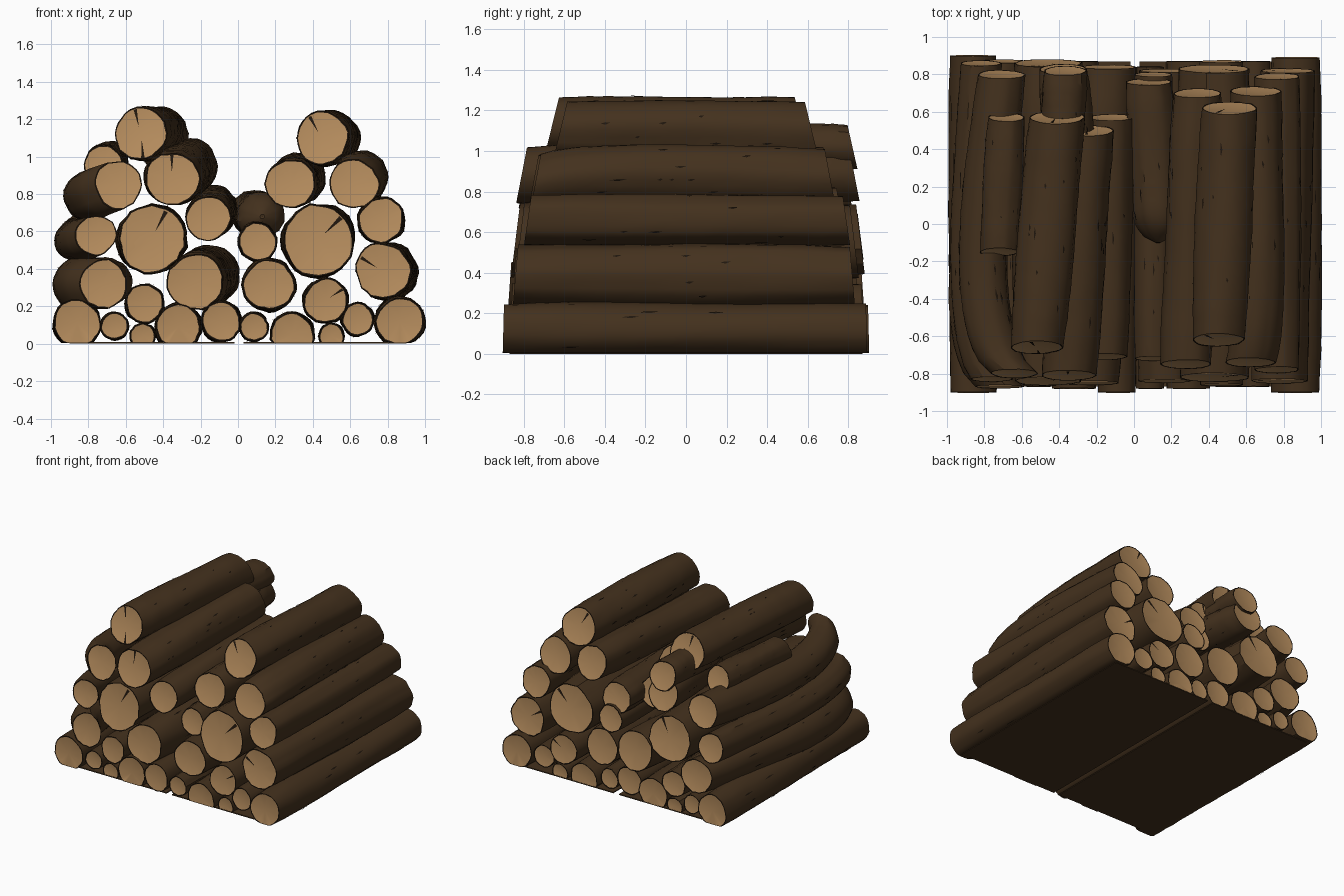
import bpy, bmesh, math, random
from mathutils import Vector

random.seed(4)
cube = bpy.data.objects.get("Cube")
if cube:
    bpy.data.objects.remove(cube, do_unlink=True)


def material(name, rgb):
    m = bpy.data.materials.new(name)
    m.use_nodes = True
    color = (*rgb, 1)
    m.diffuse_color = color
    m.node_tree.nodes["Principled BSDF"].inputs["Base Color"].default_value = color
    return m


MATS = [material("brown bark", (.057, .0305, .0125)),
        material("dark crevice", (.014, .008, .004)),
        material("cut wood", (.46, .262, .11))]
BARK, DARK, WOOD = range(len(MATS))
SIDES, STEPS = 28, 24
FLOOR = .004


def finish(name, bm):
    mesh = bpy.data.meshes.new(name)
    bm.to_mesh(mesh)
    bm.free()
    for m in MATS:
        mesh.materials.append(m)
    obj = bpy.data.objects.new(name, mesh)
    bpy.context.collection.objects.link(obj)
    return obj


def log(name, front, r, y0=-.87, y1=.87, back=None, bow=(0, 0), blunt=False, cracks=()):
    """A rough trunk along y; front and back are (x, z) end centres."""
    back = back or front
    slant = .22 * front[1]    # higher logs have ends that lean back further
    bm = bmesh.new()
    # Lengthwise bark ridges plus gentle waves
    ridge = [random.uniform(-.03, .03) for _ in range(SIDES)]
    ph = [random.uniform(0, math.tau) for _ in range(3)]

    def centre(t):
        s = math.sin(math.pi * t ** .6)    # crooked logs bend nearer the front
        return (front[0] + (back[0] - front[0]) * t + bow[0] * s,
                front[1] + (back[1] - front[1]) * t + bow[1] * s)

    def point(t, a, rad, dy=0):
        cx, cz = centre(t)
        lean = slant * rad * math.sin(a) * (1 - 2 * t)
        return Vector((cx + rad * math.cos(a), y0 + (y1 - y0) * t + dy + lean,
                       max(FLOOR, cz + rad * math.sin(a))))

    def radius(t, k):
        a = math.tau * k / SIDES
        wave = (.025 * math.sin(2 * a + ph[0] + 3 * t)
                + .02 * math.sin(3 * a + ph[1] - 5 * t)
                + .015 * math.sin(9 * t + ph[2]))
        size = 1 + .05 * min(1, 8 * min(t, 1 - t)) + wave + ridge[k % SIDES]
        if blunt:
            size *= max(.1, math.sqrt(1 - (1 - min(1, t * 5)) ** 2))
        return r * size

    rings = []
    for i in range(STEPS + 1):
        t = i / STEPS
        rings.append([bm.verts.new(point(t, math.tau * k / SIDES, radius(t, k)
                                         * random.uniform(.988, 1.012)))
                      for k in range(SIDES)])
    for lo, hi in zip(rings, rings[1:]):
        for k in range(SIDES):
            n = (k + 1) % SIDES
            bm.faces.new((lo[k], lo[n], hi[n], hi[k]))

    # Sawn ends: bark rim, then a slightly dished wooden face
    for t, ring, out in ((0, rings[0], -1), (1, rings[-1], 1)):
        bare = blunt and t == 0
        inner = [bm.verts.new(point(t, math.tau * k / SIDES,
                                    max(radius(t, k) - .007, .004), -out * .002))
                 for k in range(SIDES)]
        mid = bm.verts.new(point(t, 0, 0, -out * .005))
        for k in range(SIDES):
            n = (k + 1) % SIDES
            rim = bm.faces.new((ring[k], ring[n], inner[n], inner[k]))
            cut = bm.faces.new((inner[k], inner[n], mid))
            rim.material_index = BARK if bare else DARK
            cut.material_index = BARK if bare else WOOD
    bmesh.ops.recalc_face_normals(bm, faces=bm.faces)

    def plate(corners, outward):
        f = bm.faces.new([bm.verts.new(c) for c in corners])
        f.material_index = DARK
        f.normal_update()
        if f.normal.dot(outward) < 0:
            f.normal_flip()

    # Drying cracks across the sawn ends, at the given angles
    for a in cracks:
        for t, out in ((0, -1), (1, 1)):
            plate([point(t, a + d, r * s, out * .003)
                   for d, s in ((-.07, .93), (.07, .93), (.07, .25))],
                  Vector((0, out, 0)))

    # Narrow fissures in the bark
    for _ in range(24):
        k = random.randrange(SIDES)
        t = random.uniform(.15, .85)
        length = random.uniform(.008, .035)
        a = math.tau * k / SIDES
        plate([point(t + dt, a + da, radius(t + dt, k) + .005)
               for dt, da in ((-length, 0), (0, .04), (length, .03), (0, -.04))],
              Vector((math.cos(a), 0, math.sin(a))))

    obj = finish(name, bm)
    bpy.ops.object.select_all(action='DESELECT')
    obj.select_set(True)
    bpy.context.view_layer.objects.active = obj
    bpy.ops.object.shade_smooth_by_angle(angle=math.radians(35))


# Left pile, ground row
log("left_ground_outer_log", (-.86, .11), .125, -.9, .9)
log("left_ground_small_log", (-.66, .095), .072)
log("left_ground_half_log", (-.51, .04), .067)
log("left_ground_wide_log", (-.32, .09), .12, -.88)
log("left_ground_inner_log", (-.09, .12), .105, -.9, .84)
log("left_wedge_log", (-.5, .215), .1, -.86)
# Left pile, middle
log("left_low_outer_log", (-.72, .32), .13, -.87, .87, (-.7, .33), (-.14, 0))
log("left_low_inner_log", (-.23, .33), .15, -.85, .84, (-.14, .37))
log("left_heart_log", (-.46, .56), .178, -.84, .86, cracks=[1.1])
log("left_middle_outer_log", (-.76, .58), .11, -.83, .86, (-.82, .58), (-.08, -.03))
log("left_middle_inner_log", (-.16, .67), .12, -.71, .57, (-.12, .73))
# Left pile, top
log("left_high_outer_log", (-.64, .85), .125, -.8, .8, (-.71, .82), (-.14, -.05))
log("left_high_inner_log", (-.35, .88), .143, -.81, .5, (-.25, .95), cracks=[1.6])
log("left_short_side_log", (-.72, .96), .1, -.15, .57, (-.68, .98))
log("left_rear_lower_log", (-.33, .9), .128, .1, .83, (-.38, .88), blunt=True)
log("left_rear_upper_log", (-.4, 1.03), .11, .2, .82, (-.37, 1.02), blunt=True)
log("left_crown_log", (-.52, 1.125), .142, -.66, .57, (-.41, 1.125), cracks=[1.8, 4.8])

# Right pile, ground row
log("right_ground_outer_log", (.865, .12), .128, -.9, .89)
log("right_ground_slim_log", (.64, .13), .085)
log("right_ground_half_log", (.5, .04), .067)
log("right_ground_wide_log", (.29, .05), .115, -.88)
log("right_ground_inner_log", (.085, .09), .075, -.88, .84)
log("right_wedge_log", (.47, .23), .115, -.86, cracks=[.6])
# Right pile, middle
log("right_low_inner_log", (.165, .315), .135, -.84, .82)
log("right_low_outer_log", (.775, .39), .147, -.84, .82, (.82, .38), cracks=[2.6])
log("right_heart_log", (.43, .55), .187, -.82, .83, cracks=[.8])
log("right_middle_outer_log", (.765, .66), .12, -.78, .79)
log("right_middle_inner_log", (.105, .545), .1, -.72, .8)
log("right_bent_log", (.13, .68), .12, -.1, .76, (.08, .7), blunt=True)
# Right pile, top
log("right_high_inner_log", (.28, .855), .13, -.75, .7, (.34, .89))
log("right_high_outer_log", (.62, .855), .135, -.74, .71, (.65, .87), (.03, .03))
log("right_crown_log", (.45, 1.1), .142, -.62, .62, (.51, 1.1), cracks=[2.1])

# Flat ground plate beneath each pile
for side, x0, x1 in (("left", -.9, -.02), ("right", .03, .9)):
    bm = bmesh.new()
    bmesh.ops.create_cube(bm, size=1)
    for v in bm.verts:
        v.co = Vector((x1 if v.co.x > 0 else x0, v.co.y * 1.74,
                       .008 if v.co.z > 0 else 0))
    finish(side + "_ground_plate", bm)
